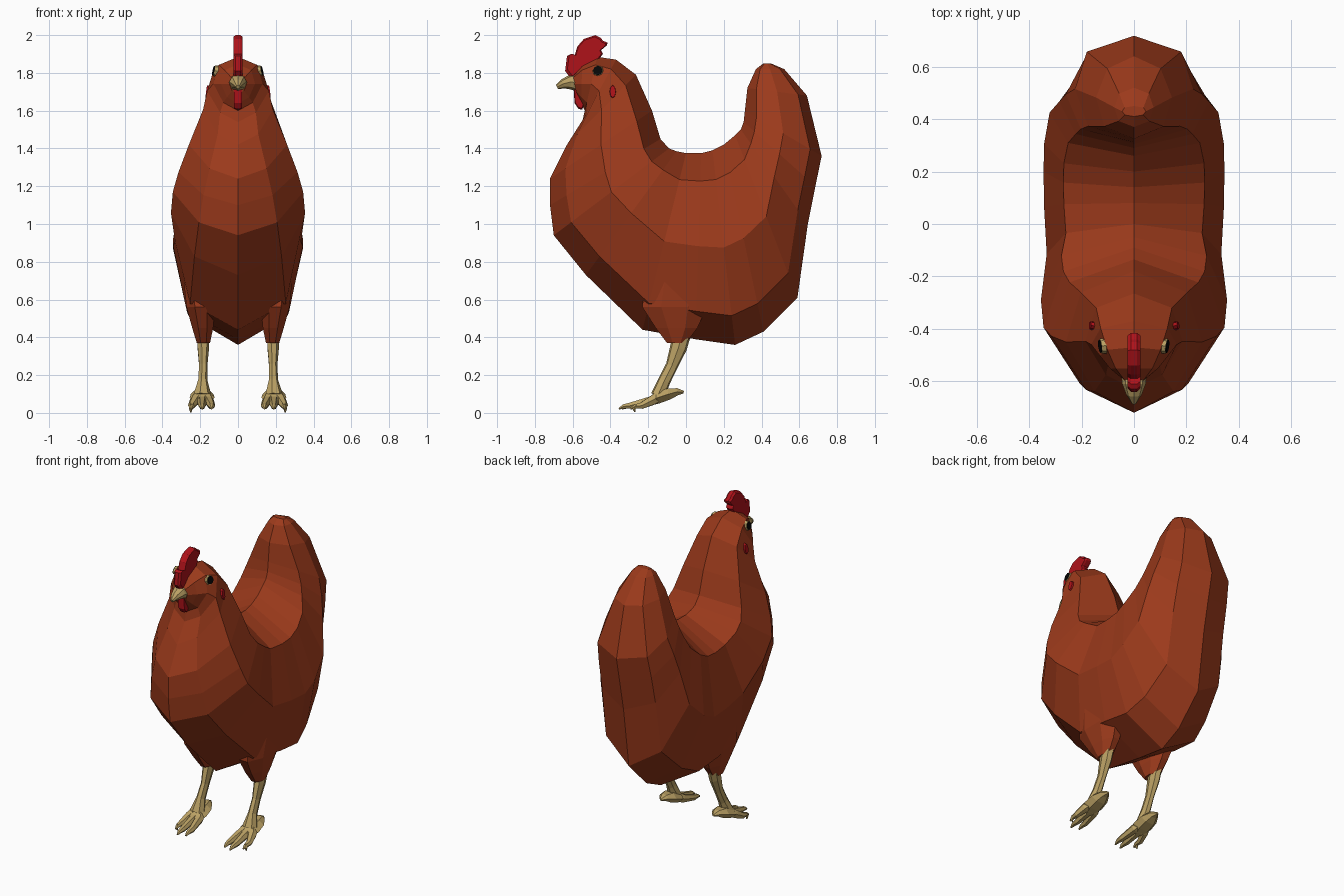
import bpy, bmesh, math
from mathutils import Vector
from mathutils.bvhtree import BVHTree

if "Cube" in bpy.data.objects:
    bpy.data.objects.remove(bpy.data.objects["Cube"])


def material(name, rgb):
    m = bpy.data.materials.new(name)
    m.diffuse_color = (*rgb, 1)
    m.use_nodes = True
    m.node_tree.nodes["Principled BSDF"].inputs["Base Color"].default_value = m.diffuse_color
    return m


FEATHER = material("russet feathers", (0.33, 0.042, 0.011))
RED = material("comb red", (0.43, 0.006, 0.010))
HORN = material("horn tan", (0.50, 0.36, 0.13))
BLACK = material("pupil black", (0.002, 0.002, 0.002))


def finish(bm, name, mat):
    bmesh.ops.recalc_face_normals(bm, faces=bm.faces)
    me = bpy.data.meshes.new(name)
    bm.to_mesh(me)
    me.materials.append(mat)
    ob = bpy.data.objects.new(name, me)
    bpy.context.collection.objects.link(ob)
    return ob


def loft(name, rings, mat):
    """Skin a list of equally sized point rings and cap both ends."""
    bm = bmesh.new()
    vr = [[bm.verts.new(p) for p in r] for r in rings]
    n = len(vr[0])
    for a, b in zip(vr, vr[1:]):
        for i in range(n):
            j = (i + 1) % n
            bm.faces.new((a[i], a[j], b[j], b[i]))
    bm.faces.new(vr[0])
    bm.faces.new(vr[-1])
    return finish(bm, name, mat)


def tube(name, nodes, mat, sides=7):
    """Nodes are (x, y, z, half width in x, half depth across the path)."""
    rings = []
    pts = [Vector(n[:3]) for n in nodes]
    for i, (x, y, z, rx, rd) in enumerate(nodes):
        d = pts[min(i + 1, len(pts) - 1)] - pts[max(i - 1, 0)]
        u = Vector((1, 0, 0))
        u = (u - d * (u.dot(d) / d.dot(d))).normalized()
        v = d.normalized().cross(u)
        rings.append([pts[i] + u * rx * math.cos(2 * math.pi * k / sides)
                      + v * rd * math.sin(2 * math.pi * k / sides) for k in range(sides)])
    return loft(name, rings, mat)


def plate(name, profile, half, mat, bevel):
    """Side profile (y, z) with thickness across x and thinner rim."""
    cy = sum(p[0] for p in profile) / len(profile)
    cz = sum(p[1] for p in profile) / len(profile)
    def ring(x, s):
        return [(x, cy + (y - cy) * s, cz + (z - cz) * s) for y, z in profile]
    return loft(name, [ring(-half, bevel), ring(-half * .5, 1),
                       ring(half * .5, 1), ring(half, bevel)], mat)


# Body: fan of sections from face, round the belly, to the tail tip
# (inner y, inner z, outer y, outer z, half width, lower ridge factor)
sections = [
    (-.60, 1.79, -.58, 1.69, .045, .7),
    (-.55, 1.845, -.555, 1.64, .09, .65),
    (-.47, 1.885, -.535, 1.60, .13, .6),
    (-.37, 1.87, -.55, 1.54, .163, .58),
    (-.265, 1.79, -.63, 1.42, .185, .58),
    (-.18, 1.60, -.72, 1.24, .26, .58),
    (-.135, 1.45, -.72, 1.10, .315, .58),
    (-.09, 1.40, -.70, .94, .345, .6),
    (-.05, 1.385, -.53, .73, .355, .65),
    (0, 1.375, -.23, .44, .333, .76),
    (.08, 1.375, .05, .39, .343, .79),
    (.14, 1.39, .26, .36, .345, .76),
    (.20, 1.42, .41, .43, .343, .68),
    (.26, 1.47, .59, .61, .322, .62),
    (.29, 1.50, .645, 1.0, .285, .68),
    (.305, 1.54, .685, 1.2, .26, .73),
    (.312, 1.60, .718, 1.36, .225, .8),
    (.325, 1.72, .64, 1.68, .145, .7),
    (.37, 1.82, .52, 1.82, .075, .75),
    (.41, 1.85, .45, 1.85, .045, .8),
]
rings = []
for iy, iz, oy, oz, w, k in sections:
    half = [(f * w, iy + (oy - iy) * t, iz + (oz - iz) * t)
            for t, f in ((0, 0), (.15, .78), (.5, 1), (.85, k), (1, 0))]
    rings.append(half + [(-x, y, z) for x, y, z in half[3:0:-1]])
body = loft("body", rings, FEATHER)

# Comb, wattle and beak
plate("comb", [(-.64, 1.81), (-.63, 1.89), (-.61, 1.90), (-.59, 1.89), (-.575, 1.94), (-.54, 1.98),
               (-.48, 2.0), (-.45, 1.985), (-.44, 1.97), (-.415, 1.96), (-.42, 1.945), (-.45, 1.92),
               (-.44, 1.90), (-.47, 1.86), (-.55, 1.82), (-.61, 1.77)], .024, RED, .9)
plate("wattle", [(-.595, 1.72), (-.59, 1.64), (-.57, 1.61), (-.55, 1.605), (-.53, 1.66), (-.53, 1.72)],
      .022, RED, .85)
tube("beak", [(0, -.56, 1.745, .05, .05), (0, -.61, 1.752, .045, .04),
              (0, -.65, 1.742, .03, .026), (0, -.683, 1.725, .01, .012)], HORN, 8)

# Eyes and ear lobes sit on the head surface
tree = BVHTree.FromPolygons([v.co for v in body.data.vertices],
                            [p.vertices for p in body.data.polygons])


def stud(name, side, y, z, ry, rz, lift, mat):
    hit, nor, _, _ = tree.ray_cast(Vector((side, y, z)), Vector((-side, 0, 0)))
    bm = bmesh.new()
    bmesh.ops.create_cone(bm, cap_ends=True, segments=8, radius1=1, radius2=.85, depth=2)
    # local axes: along the head, up the head, outward
    out = (nor + Vector((side * .8, 0, 0))).normalized()
    up = (Vector((0, 0, 1)) - out * out.z).normalized()
    fwd = up.cross(out)
    for v in bm.verts:
        v.co = hit + fwd * v.co.x * ry + up * v.co.y * rz + out * v.co.z * lift
    finish(bm, name, mat)


for side, tag in ((1, "right"), (-1, "left")):
    stud(tag + "_iris", side, -.465, 1.81, .032, .032, .010, HORN)
    stud(tag + "_pupil", side, -.465, 1.81, .029, .029, .014, BLACK)
    stud(tag + "_ear_lobe", side, -.388, 1.70, .018, .038, .011, RED)

    # Feathered thigh
    def slab(x, y, z, rx, ry):
        return [(side * (x + rx * math.cos(a)), y + ry * math.sin(a), z)
                for a in (2 * math.pi * (k + .5) / 8 for k in range(8))]
    loft(tag + "_thigh", [slab(.20, -.03, .75, .10, .20), slab(.197, -.06, .56, .082, .185),
                          slab(.187, -.05, .45, .06, .12), slab(.183, -.05, .37, .038, .055)], FEATHER)

    # Shank
    s = side
    tube(tag + "_shank", [(.185 * s, -.02, .42, .034, .048), (.185 * s, -.04, .345, .032, .046),
                          (.185 * s, -.075, .25, .023, .033), (.187 * s, -.115, .17, .026, .034),
                          (.19 * s, -.15, .09, .05, .038)], HORN)
    # Toes, each ending in a claw
    for label, x, y in (("inner", .14, -.31), ("middle", .19, -.325), ("outer", .245, -.265)):
        bx = .19 + (x - .19) * .7
        tube(f"{tag}_{label}_toe", [(.19 * s, -.11, .11, .034, .034),
                                    (bx * s, -.18, .065, .028, .028),
                                    (x * s, y + .03, .038, .020, .019),
                                    (x * s, y - .005, .034, .015, .013),
                                    (x * s, y - .03, .022, .005, .005)], HORN, 6)
    # Claw tip of the outer toe, touching the ground
    tube(tag + "_outer_claw", [(.245 * s, -.265, .04, .014, .014), (.25 * s, -.275, .02, .009, .009),
                               (.25 * s, -.27, .004, .004, .004)], HORN, 6)
    # Sole pad and hind toe
    tube(tag + "_foot_pad", [(.19 * s, -.20, .055, .035, .022), (.19 * s, -.15, .08, .066, .036),
                             (.19 * s, -.09, .10, .06, .034), (.19 * s, -.045, .112, .034, .022),
                             (.19 * s, -.012, .11, .008, .008)], HORN, 6)
